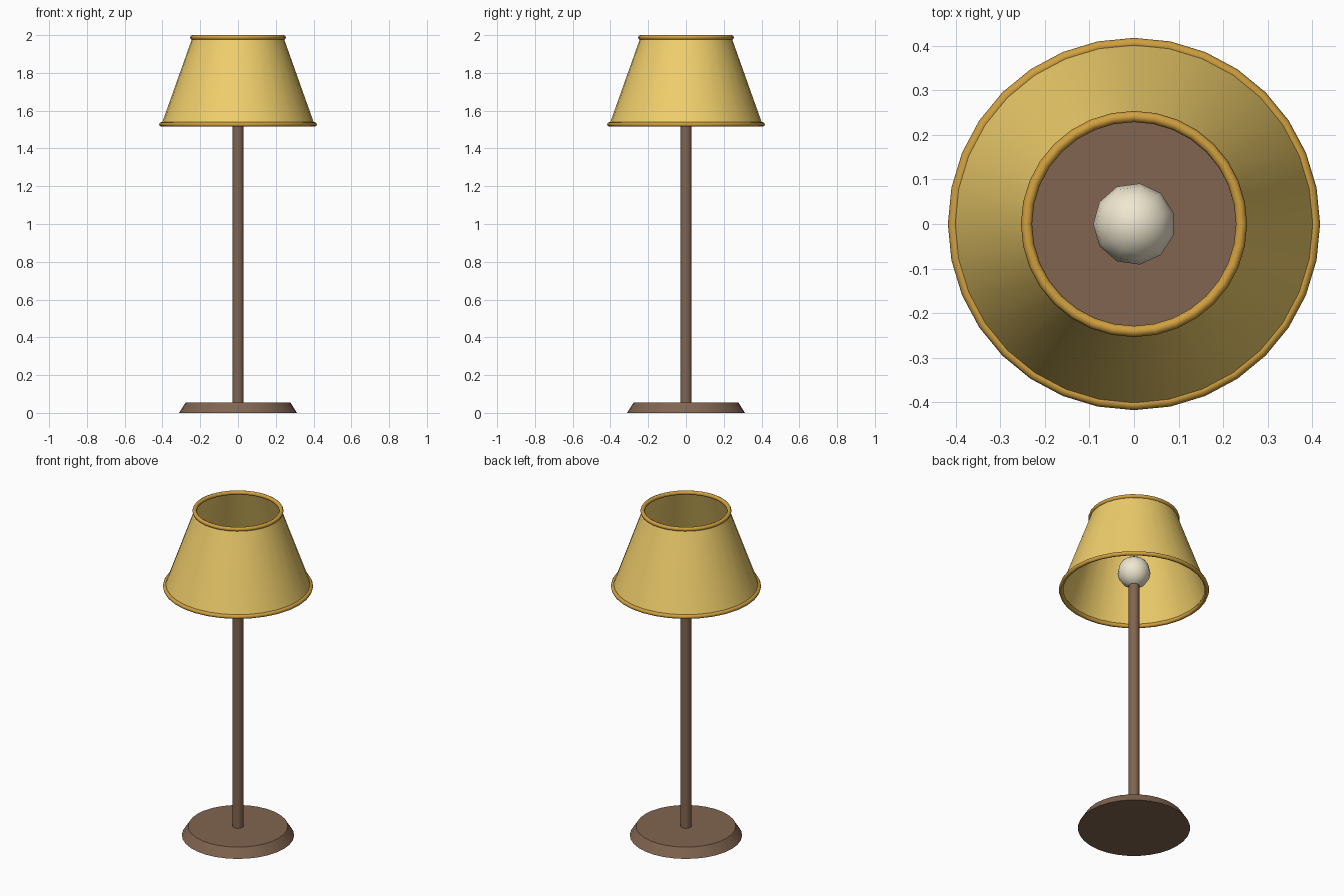
import bpy, bmesh, math

if "Cube" in bpy.data.objects:
    bpy.data.objects.remove(bpy.data.objects["Cube"])


def material(name, rgb):
    m = bpy.data.materials.new(name)
    m.diffuse_color = (*rgb, 1)
    m.use_nodes = True
    m.node_tree.nodes["Principled BSDF"].inputs["Base Color"].default_value = m.diffuse_color
    return m


wood = material("brown wood", (0.22, 0.13, 0.08))
fabric = material("yellow fabric", (0.87, 0.62, 0.15))
trim = material("golden trim", (0.63, 0.35, 0.05))
glass = material("cream glass", (0.87, 0.80, 0.63))


def lathe(name, profile, mat, n=32, phase=0.0, closed=False):
    """Revolve (radius, z) points about z; a zero radius becomes a pole."""
    bm = bmesh.new()
    rings = []
    for r, z in profile:
        if r < 1e-6:
            rings.append([bm.verts.new((0, 0, z))] * n)
        else:
            rings.append([bm.verts.new((r * math.cos(phase + math.tau * i / n),
                                        r * math.sin(phase + math.tau * i / n), z))
                          for i in range(n)])
    pairs = list(zip(rings, rings[1:]))
    if closed:
        pairs.append((rings[-1], rings[0]))
    for a, b in pairs:
        for i in range(n):
            j = (i + 1) % n
            corners = dict.fromkeys((a[i], a[j], b[j], b[i]))
            bm.faces.new(list(corners))
    me = bpy.data.meshes.new(name)
    bm.to_mesh(me)
    bm.free()
    me.materials.append(mat)
    ob = bpy.data.objects.new(name, me)
    bpy.context.collection.objects.link(ob)
    bpy.ops.object.select_all(action='DESELECT')
    ob.select_set(True)
    bpy.context.view_layer.objects.active = ob
    bpy.ops.object.shade_smooth_by_angle(angle=math.radians(46))
    return ob


def rim(name, radius, z, thick=0.0125, sides=8):
    """Rounded ring around the edge of the shade."""
    pts = [(radius + thick * math.cos(math.tau * k / sides),
            z + thick * math.sin(math.tau * k / sides)) for k in range(sides)]
    return lathe(name, pts, trim, closed=True)


# Bevelled foot and pole
lathe("base", [(0, 0), (0.312, 0), (0.277, 0.056), (0, 0.056)], wood)
lathe("pole", [(0, 0.05), (0.03, 0.05), (0.03, 1.57), (0, 1.57)], wood, n=16)

# Low-sided bulb
R, rows = 0.092, 8
lathe("bulb", [(R * math.sin(math.pi * k / rows), 1.638 - R * math.cos(math.pi * k / rows))
               for k in range(rows + 1)], glass, n=11, phase=math.pi)

# Open conical shade with its two rims
lathe("shade", [(0.405, 1.527), (0.241, 1.9875)], fabric)
rim("shade_bottom_rim", 0.405, 1.5275)
rim("shade_top_rim", 0.241, 1.9875)
